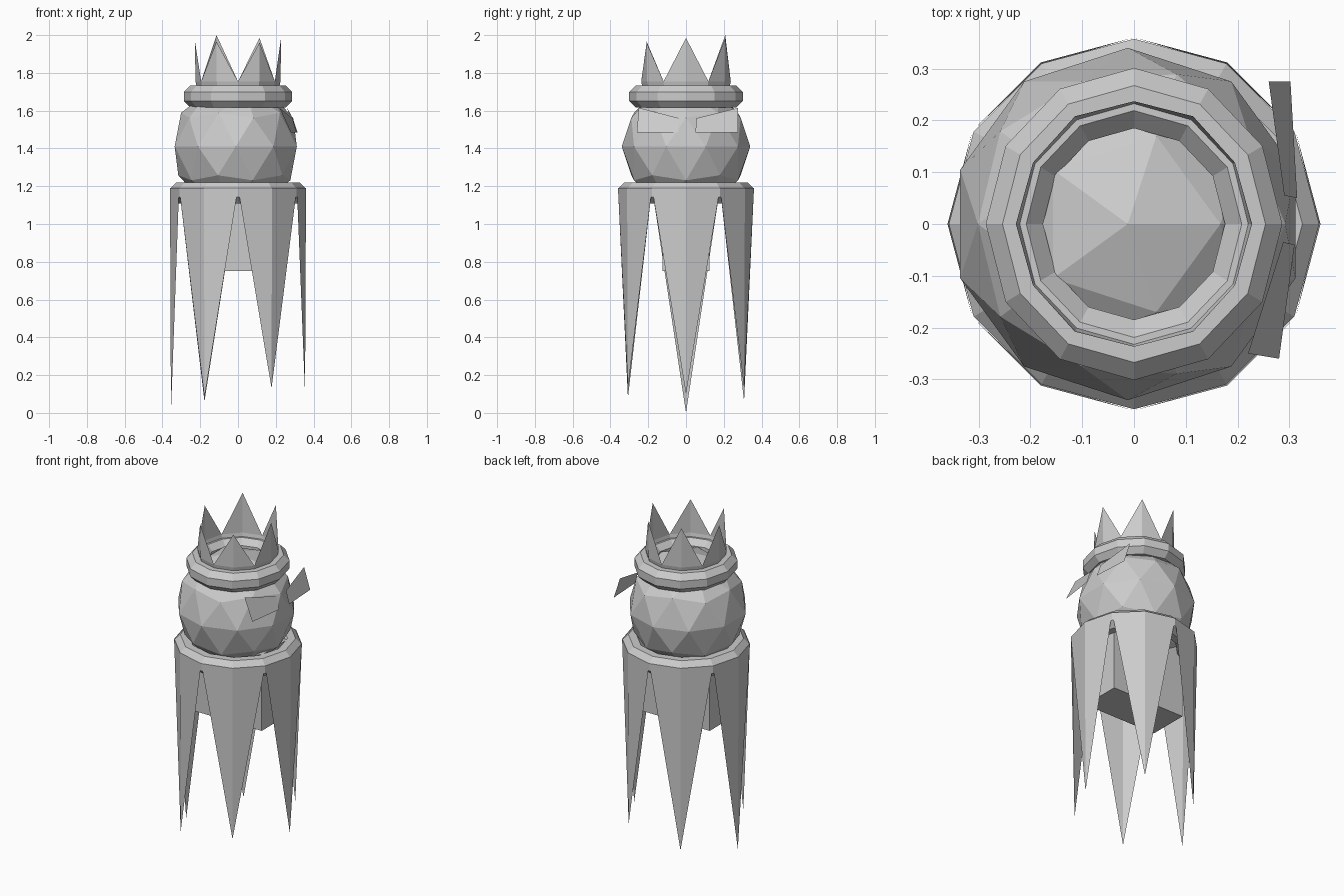
import bpy, bmesh
from math import sin, cos, radians

if "Cube" in bpy.data.objects:
    bpy.data.objects.remove(bpy.data.objects["Cube"])


def polar(r, deg, z, sx=1.0):
    return (r * cos(radians(deg)) * sx, r * sin(radians(deg)), z)


def mesh_object(name, verts, faces):
    me = bpy.data.meshes.new(name)
    me.from_pydata(verts, [], faces)
    ob = bpy.data.objects.new(name, me)
    bpy.context.collection.objects.link(ob)
    return ob


def faceted_ring(name, major, minor, z, sx=1.0, sides=12, tube=8):
    """Low-poly torus whose tube has a flat outer face."""
    verts, faces = [], []
    for i in range(sides):
        for j in range(tube):
            a = radians((j + 0.5) * 360 / tube)
            verts.append(polar(major + minor * cos(a), i * 360 / sides, z + minor * sin(a), sx))
    for i in range(sides):
        for j in range(tube):
            n, k = (i + 1) % sides, (j + 1) % tube
            faces.append((i * tube + j, n * tube + j, n * tube + k, i * tube + k))
    return mesh_object(name, verts, faces)


def spikes(name, tips, r_tip, r_base, z_base, sx=1.0):
    """Six folded triangles around a 12-sided ring, one tip every 60 degrees."""
    verts, faces = [], []
    for i, tip in enumerate(tips):
        n = len(verts)
        verts += [polar(r_base, i * 60 + d, z_base, sx) for d in (-30, 0, 30)]
        verts.append(polar(r_tip, i * 60, tip, sx))
        pair = [(n, n + 1, n + 3), (n + 1, n + 2, n + 3)]
        faces += pair if tip > z_base else [f[::-1] for f in pair]
    return mesh_object(name, verts, faces)


# ragged cloak hanging from a rounded collar
faceted_ring("cloak_collar", 0.302, 0.06, 1.165)
spikes("cloak_strips", (0.10, 0.13, 0.06, 0.0, 0.08, 0.13), 0.355, 0.36, 1.19)

# box torso inside the cloak
bpy.ops.mesh.primitive_cube_add(size=1, location=(0, 0, 0.985))
torso = bpy.context.object
torso.name = "torso"
torso.scale = (0.5, 0.25, 0.47)

# faceted head
bpy.ops.mesh.primitive_ico_sphere_add(subdivisions=2, radius=0.34, location=(-0.012, 0, 1.41))
bpy.context.object.name = "head"

# crown: band, short wall and points
SX = 0.95
faceted_ring("crown_band", 0.243, 0.063, 1.675, SX)
wall = [polar(r, i * 30, z, SX) for r, z in ((0.225, 1.70), (0.237, 1.755)) for i in range(12)]
mesh_object("crown_wall", wall,
            [(i, (i + 1) % 12, 12 + (i + 1) % 12, 12 + i) for i in range(12)])
spikes("crown_points", (1.985, 1.985, 2.0, 1.97, 1.965, 1.96), 0.24, 0.237, 1.755, SX)

# slanted eye plates on the +x side
mesh_object("eye_near", [(0.28, -0.26, 1.485), (0.31, -0.04, 1.485),
                         (0.288, -0.035, 1.56), (0.22, -0.25, 1.615)], [(0, 1, 2, 3)])
mesh_object("eye_far", [(0.302, 0.275, 1.485), (0.26, 0.275, 1.615),
                        (0.29, 0.055, 1.56), (0.315, 0.05, 1.485)], [(3, 0, 1, 2)])
